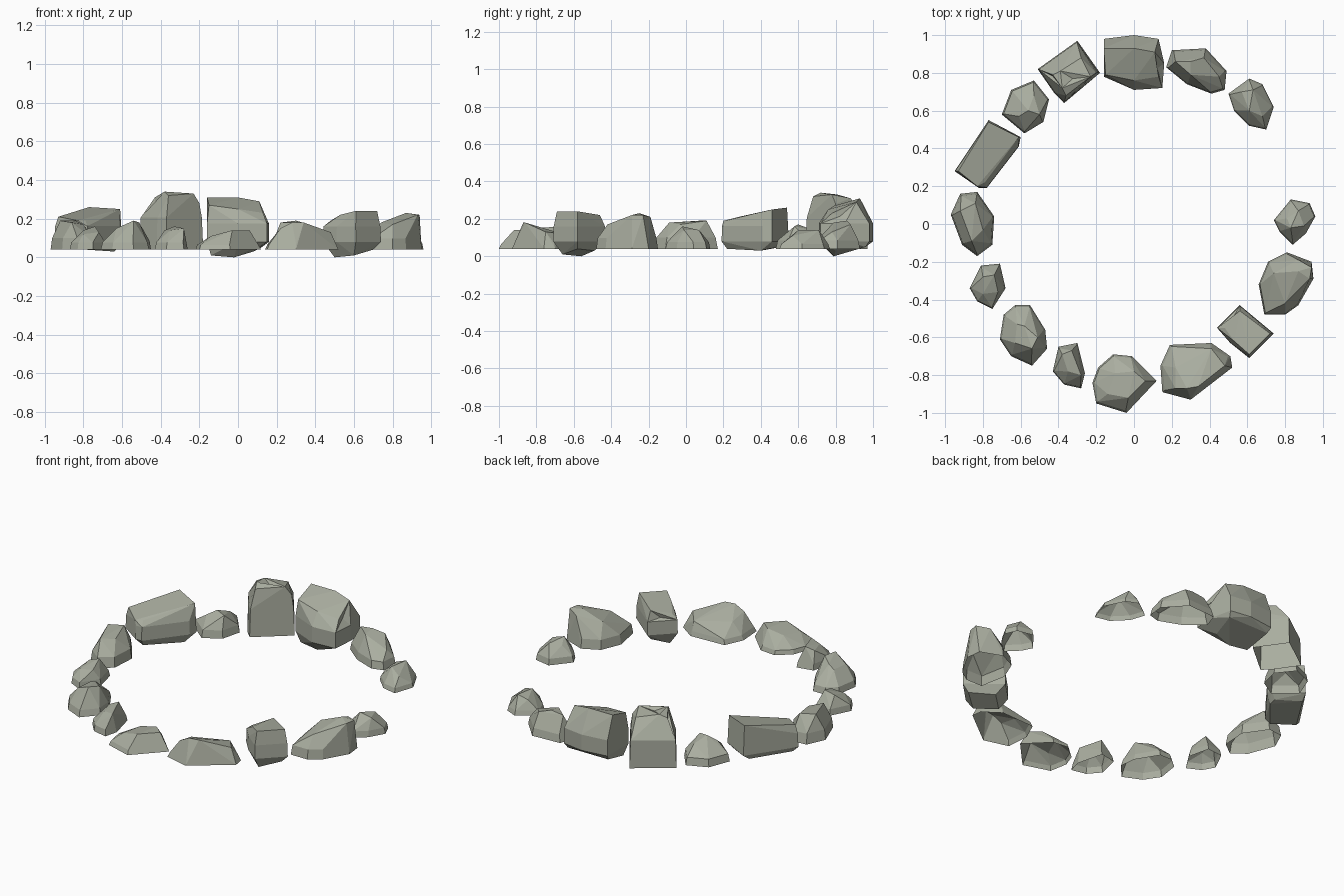
import bpy
import bmesh
from mathutils import Vector

default_cube = bpy.data.objects.get("Cube")
if default_cube:
    bpy.data.objects.remove(default_cube, do_unlink=True)

GROUND = .04  # level at which the rocks are sunk and cut flat

# Single stone colour
stone = bpy.data.materials.new("grey_green_stone")
stone.use_nodes = True
stone_colour = (.4, .42, .35, 1)
stone.diffuse_color = stone_colour
stone.node_tree.nodes["Principled BSDF"].inputs["Base Color"].default_value = stone_colour


def hull(bm, points):
    """Convex faceted block around the points, with flat facets merged."""
    verts = [bm.verts.new(point) for point in points]
    result = bmesh.ops.convex_hull(bm, input=verts)
    inside = [item for item in result["geom_interior"] if isinstance(item, bmesh.types.BMVert)]
    bmesh.ops.delete(bm, geom=inside, context="VERTS")
    bmesh.ops.dissolve_limit(bm, angle_limit=.09, verts=bm.verts[:], edges=bm.edges[:])
    bmesh.ops.recalc_face_normals(bm, faces=bm.faces[:])


def chip(bm, direction):
    """Knock a shallow hollow into the facet that best faces the direction."""
    direction = Vector(direction).normalized()
    facet = max(bm.faces, key=lambda face: face.normal.dot(direction))
    bmesh.ops.poke(bm, faces=[facet], offset=-.015, center_mode="MEAN_WEIGHTED")


def rock(name, outline, crown, shoulder=.4, taper=.93, underside=(), chips=()):
    """Rock with a footprint, a narrower shoulder ring and a faceted crown."""
    middle = sum((Vector(point) for point in outline), Vector((0, 0))) / len(outline)
    height = max(point[-1] for point in crown)
    ring = [middle.lerp(Vector(point), taper) for point in outline]
    points = [(x, y, GROUND) for x, y in outline]
    points += [(x, y, GROUND + shoulder * (height - GROUND)) for x, y in ring]
    points += list(crown)
    if underside:  # loose rock: the widest part sits above a narrow base
        points = [(x, y, max(z, GROUND * 2)) for x, y, z in points]
        points += list(underside)

    bm = bmesh.new()
    hull(bm, points)
    for direction in chips:
        chip(bm, direction)
    if not underside:  # sunken rock: open where the ground cuts it
        floor = [face for face in bm.faces if face.normal.z < -.95]
        bmesh.ops.delete(bm, geom=floor, context="FACES")
    mesh = bpy.data.meshes.new(name)
    bm.to_mesh(mesh)
    bm.free()
    mesh.materials.append(stone)
    obj = bpy.data.objects.new(name, mesh)
    bpy.context.collection.objects.link(obj)
    return obj


# Back of the ring: the large blocks
rock("back_boulder",
     outline=[(-.16, .98), (0, 1), (.13, .98), (.16, .85), (.15, .72), (0, .71), (-.16, .78)],
     crown=[(-.16, .93, .31), (0, .93, .31), (.11, .91, .29), (.13, .78, .23),
            (-.15, .79, .27), (0, .76, .25)],
     shoulder=.5, taper=1,
     underside=[(-.15, .96, .05), (-.14, .8, .01), (-.02, .79, 0), (.08, .8, .03),
                (.12, .96, .05)],
     chips=[(1, -.3, .4)])
rock("back_right_tall_block",
     outline=[(-.51, .82), (-.3, .97), (-.18, .8), (-.37, .64), (-.42, .69)],
     crown=[(-.43, .79, .31), (-.39, .81, .33), (-.28, .88, .31), (-.2, .8, .28),
            (-.23, .78, .33), (-.36, .68, .32), (-.38, .72, .34)],
     shoulder=.55, taper=.96, chips=[(0, 0, 1), (-1, -.3, .5)])
rock("back_left_long_rock",
     outline=[(.17, .83), (.2, .92), (.38, .93), (.49, .81), (.48, .71), (.41, .69), (.28, .74)],
     crown=[(.22, .86, .18), (.3, .86, .19), (.37, .88, .17), (.45, .78, .13), (.3, .79, .18)],
     shoulder=.3)

# Right side, from back to front
rock("right_back_small_rock",
     outline=[(-.7, .58), (-.65, .71), (-.53, .76), (-.45, .66), (-.48, .54), (-.58, .48)],
     crown=[(-.61, .57, .14), (-.56, .6, .17), (-.53, .68, .14), (-.5, .58, .16)],
     shoulder=.35)
rock("right_slab",
     outline=[(-.95, .28), (-.77, .55), (-.6, .46), (-.61, .41), (-.78, .19), (-.82, .19)],
     crown=[(-.93, .28, .21), (-.77, .54, .26), (-.61, .46, .25), (-.66, .4, .23),
            (-.79, .22, .19), (-.83, .2, .19)],
     shoulder=.55, taper=.98,
     underside=[(-.92, .29, .05), (-.78, .51, .05), (-.64, .44, .04), (-.64, .4, .03),
                (-.79, .22, .04)])
rock("right_middle_rock",
     outline=[(-.97, .05), (-.92, .16), (-.83, .17), (-.74, .04), (-.75, -.11), (-.83, -.17),
              (-.91, -.11)],
     crown=[(-.92, .07, .19), (-.84, .11, .19), (-.86, -.09, .18), (-.8, -.03, .17)])
rock("right_small_rock",
     outline=[(-.87, -.34), (-.81, -.22), (-.71, -.21), (-.68, -.34), (-.75, -.45), (-.83, -.41)],
     crown=[(-.8, -.28, .14), (-.74, -.27, .16), (-.72, -.36, .13), (-.8, -.37, .12)],
     shoulder=.3)
rock("right_front_rock",
     outline=[(-.71, -.61), (-.69, -.48), (-.63, -.43), (-.55, -.43), (-.47, -.56), (-.46, -.66),
              (-.54, -.75), (-.65, -.7)],
     crown=[(-.62, -.53, .15), (-.58, -.54, .17), (-.51, -.6, .18), (-.54, -.66, .19),
            (-.63, -.63, .15)],
     shoulder=.25)

# Front of the ring, rising towards the outside
rock("front_right_small_rock",
     outline=[(-.43, -.78), (-.4, -.65), (-.3, -.63), (-.26, -.79), (-.28, -.87), (-.37, -.85)],
     crown=[(-.38, -.69, .14), (-.33, -.67, .16), (-.28, -.8, .15), (-.35, -.78, .14)],
     shoulder=.3)
rock("front_middle_rock",
     outline=[(-.22, -.84), (-.19, -.76), (-.11, -.69), (-.01, -.7), (.12, -.83), (-.04, -1),
              (-.2, -.95)],
     crown=[(-.1, -.79, .12), (0, -.78, .14), (.06, -.83, .14), (-.03, -.92, .14),
            (-.14, -.9, .11)],
     shoulder=.25)
rock("front_left_wide_rock",
     outline=[(.15, -.89), (.14, -.75), (.19, -.64), (.41, -.63), (.51, -.7), (.52, -.76),
              (.3, -.93)],
     crown=[(.22, -.76, .13), (.28, -.87, .18), (.41, -.66, .12), (.48, -.75, .13),
            (.34, -.86, .18), (.22, -.87, .15)],
     shoulder=.2)

# Left side, from front to back, with the opening before the last rock
rock("left_front_block",
     outline=[(.44, -.55), (.56, -.43), (.74, -.58), (.61, -.71), (.51, -.63)],
     crown=[(.48, -.55, .19), (.56, -.46, .22), (.72, -.58, .24), (.61, -.69, .24),
            (.53, -.62, .22)],
     shoulder=.6, taper=.98,
     underside=[(.5, -.56, 0), (.58, -.49, .03), (.7, -.58, .04), (.6, -.66, .01)],
     chips=[(-.8, .8, .2)])
rock("left_large_rock",
     outline=[(.66, -.32), (.71, -.2), (.81, -.15), (.94, -.2), (.95, -.29), (.87, -.43),
              (.8, -.48), (.69, -.48)],
     crown=[(.74, -.26, .18), (.87, -.25, .23), (.94, -.23, .22), (.93, -.29, .22),
            (.8, -.42, .17), (.87, -.19, .21)],
     shoulder=.3, taper=.95)
rock("left_middle_small_rock",
     outline=[(.74, .02), (.83, .13), (.93, .11), (.96, .04), (.91, -.05), (.84, -.11),
              (.77, -.04)],
     crown=[(.87, .07, .14), (.83, -.02, .16), (.9, -.01, .14), (.81, .03, .13)],
     shoulder=.3)
rock("left_back_small_rock",
     outline=[(.5, .69), (.61, .77), (.68, .74), (.74, .62), (.7, .5), (.61, .52), (.53, .6)],
     crown=[(.57, .7, .12), (.63, .71, .14), (.61, .6, .14), (.68, .57, .11)],
     shoulder=.25)
